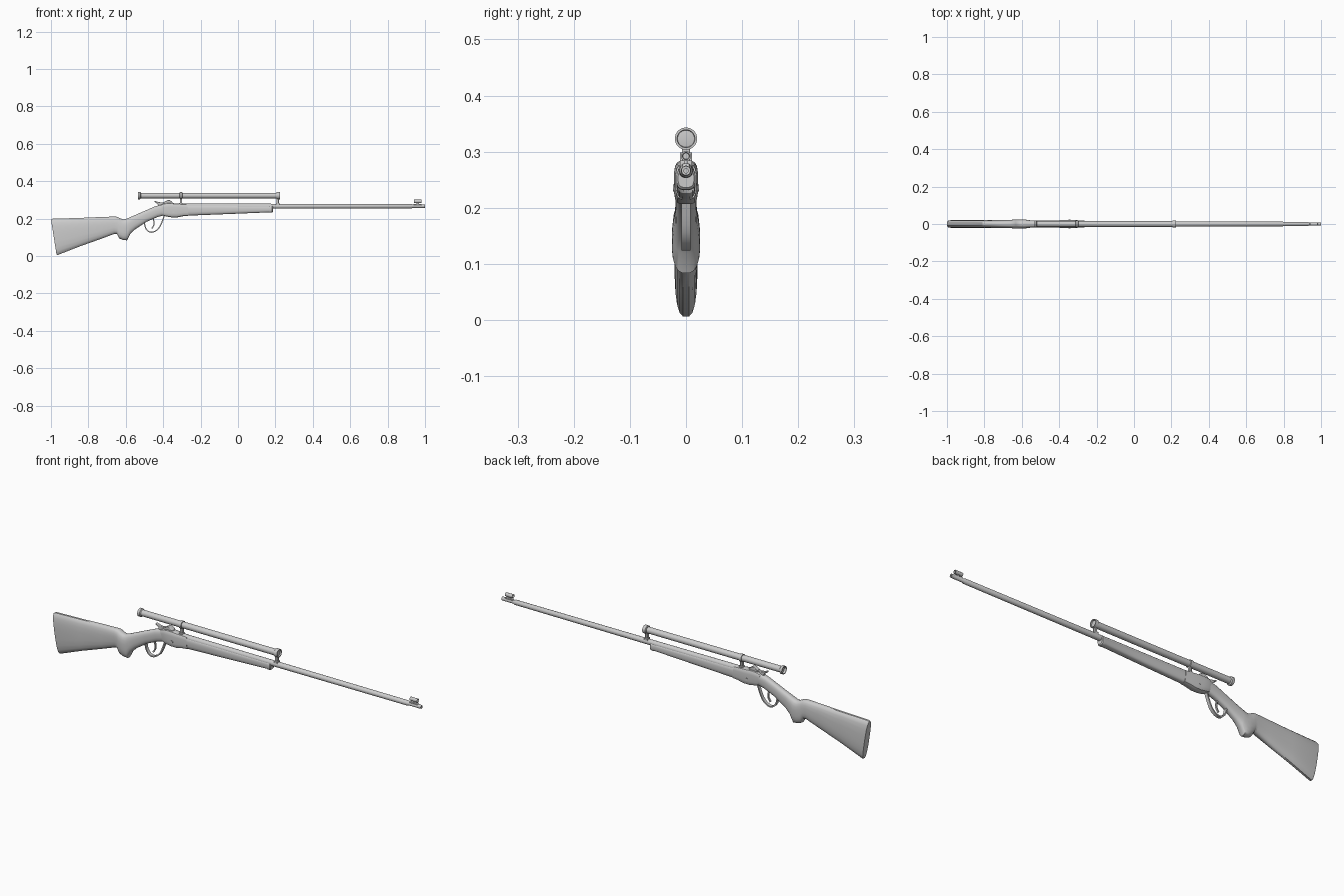
import bpy, bmesh, math
from mathutils import Vector

if "Cube" in bpy.data.objects:
    bpy.data.objects.remove(bpy.data.objects["Cube"])


def finish(bm, name, angle=35):
    bmesh.ops.remove_doubles(bm, verts=bm.verts, dist=1e-6)
    bmesh.ops.recalc_face_normals(bm, faces=bm.faces)
    me = bpy.data.meshes.new(name)
    bm.to_mesh(me)
    bm.free()
    ob = bpy.data.objects.new(name, me)
    bpy.context.collection.objects.link(ob)
    bpy.ops.object.select_all(action='DESELECT')
    bpy.context.view_layer.objects.active = ob
    ob.select_set(True)
    bpy.ops.object.shade_smooth_by_angle(angle=math.radians(angle))
    return ob


def skin(bm, rings):
    n = len(rings[0])
    vs = [[bm.verts.new(p) for p in r] for r in rings]
    for a, b in zip(vs, vs[1:]):
        for i in range(n):
            j = (i + 1) % n
            bm.faces.new((a[i], a[j], b[j], b[i]))
    bm.faces.new(vs[0])
    bm.faces.new(vs[-1])


def loft(name, stations, power, sides=20, angle=35):
    """Stations are (x top, z top, x bottom, z bottom, half width)."""
    bm = bmesh.new()
    rings = []
    for xt, zt, xb, zb, w in stations:
        top, bot = Vector((xt, 0, zt)), Vector((xb, 0, zb))
        ring = []
        for i in range(sides):
            a = math.tau * (i + 0.5) / sides
            c, s = math.cos(a), math.sin(a)
            y = math.copysign(abs(c) ** (2 / power), c) * w
            t = math.copysign(abs(s) ** (2 / power), s)
            p = bot.lerp(top, (t + 1) / 2)
            ring.append((p.x, y, p.z))
        rings.append(ring)
    skin(bm, rings)
    return finish(bm, name, angle)


def lathe(name, profile, z, sides=24):
    """Turn an (x, radius) profile about a line along x."""
    bm = bmesh.new()
    skin(bm, [[(x, r * math.cos(math.tau * (i + .5) / sides),
                z + r * math.sin(math.tau * (i + .5) / sides)) for i in range(sides)]
              for x, r in profile])
    return finish(bm, name)


def plate(name, outline, w):
    """Side outline in x, z given a thickness in y."""
    bm = bmesh.new()
    skin(bm, [[(x, y, z) for x, z in outline] for y in (-w, w)])
    ob = finish(bm, name)
    mod = ob.modifiers.new("edge", 'BEVEL')
    mod.width, mod.segments = 0.002, 2
    return ob


def bar(name, points, width, thick):
    """Flat strip following a smooth path in x, z."""
    pts = [Vector(p) for p in points]
    path = []
    for i in range(len(pts) - 1):
        p0, p1, p2, p3 = (pts[max(i - 1, 0)], pts[i], pts[i + 1],
                          pts[min(i + 2, len(pts) - 1)])
        for k in range(4):
            t = k / 4
            path.append(0.5 * (2 * p1 + (p2 - p0) * t + (2 * p0 - 5 * p1 + 4 * p2 - p3) * t * t
                               + (3 * p1 - p0 - 3 * p2 + p3) * t ** 3))
    path.append(pts[-1])
    rings = []
    for i, p in enumerate(path):
        d = (path[min(i + 1, len(path) - 1)] - path[max(i - 1, 0)]).normalized()
        n = Vector((-d.y, d.x)) * thick
        rings.append([((p + n * s).x, y, (p + n * s).y) for s, y in
                      ((1, -width), (1, width), (-1, width), (-1, -width))])
    bm = bmesh.new()
    skin(bm, rings)
    return finish(bm, name)


# Butt, pistol grip and wrist
loft("stock", [
    (-1.0, .196, -.97, .006, .019), (-.992, .2, -.962, .005, .0205),
    (-.85, .204, -.85, .049, .0205), (-.73, .209, -.73, .092, .021),
    (-.665, .211, -.66, .118, .022), (-.645, .21, -.648, .118, .0235),
    (-.632, .203, -.636, .094, .025), (-.615, .196, -.614, .085, .0255),
    (-.60, .198, -.593, .083, .025), (-.585, .204, -.575, .118, .0235),
    (-.56, .215, -.55, .142, .02), (-.50, .241, -.49, .182, .0185),
    (-.445, .265, -.43, .208, .0185), (-.40, .278, -.39, .218, .019)], 2.7)

# Receiver block
loft("receiver", [
    (-.415, .272, -.40, .216, .018), (-.40, .281, -.385, .211, .021),
    (-.375, .284, -.355, .206, .0215), (-.335, .282, -.325, .206, .0215),
    (-.315, .280, -.29, .213, .02), (-.27, .277, -.265, .215, .0185)], 4, 16, 25)

# Fore-end wood with its tip
loft("fore_end", [
    (-.30, .274, -.30, .214, .0175), (-.05, .272, -.05, .224, .017),
    (.165, .270, .165, .233, .016), (.17, .271, .17, .231, .017),
    (.183, .271, .183, .232, .017), (.187, .268, .187, .236, .014)], 3, 16)

# Barrel with a slimmer muzzle
lathe("barrel", [(-.32, .0145), (.19, .0135), (.928, .012), (.934, .009), (.994, .009),
                 (1.0, .0082), (1.0, .004), (.97, .004)], .266, 16)

# Front sight: foot, post and hood
plate("front_sight_foot", [(.935, .27), (.985, .27), (.98, .279), (.94, .279)], .006)
plate("front_sight_post", [(.953, .277), (.967, .277), (.965, .288), (.955, .288)], .003)
lathe("front_sight_hood", [(.95, .0055), (.94, .0065), (.94, .009), (.98, .009),
                           (.98, .0065), (.97, .0055)], .292, 16)

# Telescopic sight tube with recessed lenses
lathe("scope_tube", [(-.525, .0145), (-.535, .016), (-.535, .02), (-.523, .02),
                     (-.519, .0152), (.205, .0152), (.209, .02), (.225, .02),
                     (.225, .016), (.215, .0145)], .323)

# Scope mounts: ring, post and base
for tag, x in (("rear", -.305), ("front", .212)):
    lathe(f"{tag}_mount_ring", [(x - .007, .015), (x - .006, .0185),
                                (x + .006, .0185), (x + .007, .015)], .323)
    plate(f"{tag}_mount_post", [(x - .006, .272), (x + .006, .272),
                                (x + .006, .31), (x - .006, .31)], .007)
    plate(f"{tag}_mount_base", [(x - .011, .268), (x + .011, .268),
                                (x + .009, .284), (x - .009, .284)], .011)

# Hammer and breech block
plate("hammer", [(-.425, .262), (-.39, .272), (-.385, .289), (-.41, .286), (-.428, .289),
                 (-.444, .295), (-.447, .290), (-.43, .279)], .007)
plate("breech_block", [(-.40, .27), (-.345, .27), (-.35, .288), (-.366, .299),
                       (-.378, .298), (-.395, .288)], .011)

# Side screws
for side in (-1, 1):
    bm = bmesh.new()
    bmesh.ops.create_cone(bm, cap_ends=True, segments=12, radius1=.006, radius2=.006, depth=.003)
    for v in bm.verts:
        v.co = Vector((v.co.x - .345, v.co.z + side * .0215, v.co.y + .235))
    finish(bm, "receiver_pin_" + ("left" if side < 0 else "right"))

# Trigger guard and trigger
bar("trigger_guard", [(-.503, .190), (-.494, .15), (-.472, .128), (-.444, .132),
                      (-.417, .158), (-.394, .215)], .008, .003)
bar("trigger", [(-.455, .21), (-.449, .18), (-.451, .163), (-.461, .147)], .004, .003)
